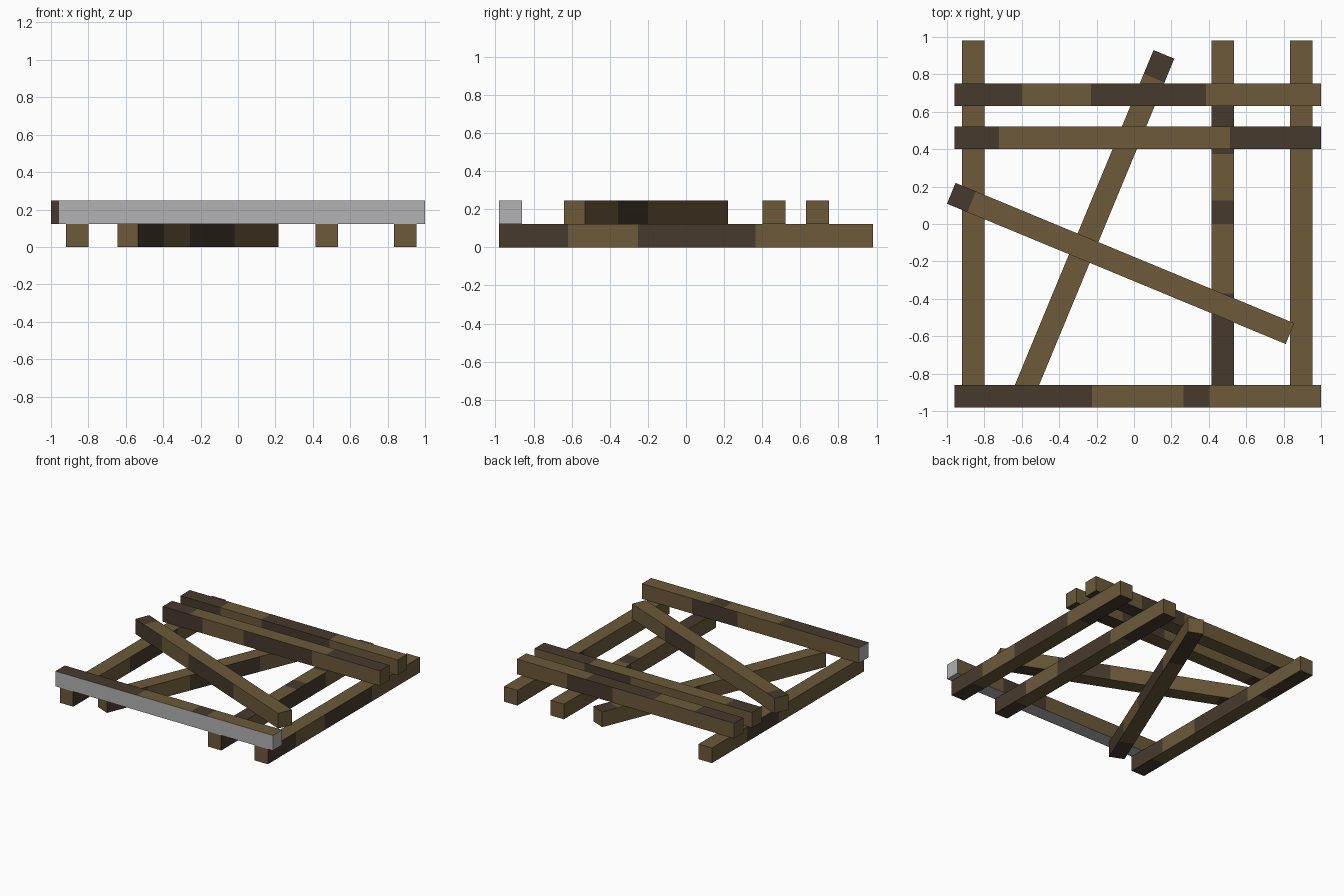
import bpy, bmesh, math
from mathutils import Matrix, Vector

if "Cube" in bpy.data.objects:
    bpy.data.objects.remove(bpy.data.objects["Cube"])


def material(name, rgb):
    m = bpy.data.materials.new(name)
    m.diffuse_color = (*rgb, 1)
    m.use_nodes = True
    m.node_tree.nodes["Principled BSDF"].inputs["Base Color"].default_value = m.diffuse_color
    return m


LIGHT, DARK, GREY = 0, 1, 2
MATS = [material("light_wood", (0.150, 0.102, 0.042)),
        material("dark_wood", (0.063, 0.042, 0.026)),
        material("bare_grey", (0.445, 0.445, 0.445))]

LENGTH, WIDTH, HEIGHT = 1.96, 0.12, 0.1235

# Wood bands: (end of the band along the beam, colour)
PLAIN = [(1, LIGHT)]
BOARDS = [(0.184, DARK), (0.372, LIGHT), (0.686, DARK), (1, LIGHT)]
PATCH = [(0.56, LIGHT), (0.77, DARK), (1, LIGHT)]
CAPS = [(0.122, DARK), (0.752, LIGHT), (1, DARK)]
SPLIT = [(0.375, DARK), (0.625, LIGHT), (0.696, DARK), (1, LIGHT)]
WORN = [(0.311, DARK), (0.5, LIGHT), (0.564, DARK), (0.691, LIGHT),
        (0.85, DARK), (1, LIGHT)]
TIP_START = [(0.06, DARK), (1, LIGHT)]
TIP_END = [(0.93, LIGHT), (1, DARK)]
GREY_SIDE = [(1, GREY)]


def beam(name, start, layer, angle, top, side=BOARDS, back=PATCH,
         bottom=CAPS, end=LIGHT):
    """Beam running from start at an angle, its faces banded along the length."""
    bm = bmesh.new()
    bmesh.ops.create_cube(bm, size=1)
    bmesh.ops.transform(bm, verts=bm.verts, matrix=(
        Matrix.Diagonal((LENGTH, WIDTH, HEIGHT, 1))
        @ Matrix.Translation((0.5, 0, 0.5))))
    # cut at each band edge
    for t in sorted({b[0] for p in (top, side, back, bottom) for b in p if b[0] < 1}):
        bmesh.ops.bisect_plane(bm, geom=bm.verts[:] + bm.edges[:] + bm.faces[:],
                               plane_co=(t * LENGTH, 0, 0), plane_no=(1, 0, 0))
    bm.normal_update()
    # colour by direction and position along the beam
    for f in bm.faces:
        n, t = f.normal, f.calc_center_median().x / LENGTH
        if abs(n.x) > 0.5:
            f.material_index = end
            continue
        if abs(n.z) > 0.5:
            bands = top if n.z > 0 else bottom
        else:
            bands = side if n.y < 0 else back
        f.material_index = next(c for e, c in bands if t < e)
    mesh = bpy.data.meshes.new(name)
    bm.to_mesh(mesh)
    bm.free()
    for m in MATS:
        mesh.materials.append(m)
    ob = bpy.data.objects.new(name, mesh)
    ob.location = Vector((start[0], start[1], layer * HEIGHT))
    ob.rotation_euler.z = math.radians(angle)
    bpy.context.collection.objects.link(ob)


# Lower layer: three runners and a slanted brace
for name, x, top in (("left_runner", -0.86, PLAIN),
                     ("middle_runner", 0.475, WORN),
                     ("right_runner", 0.895, PLAIN)):
    beam(name, (x, -0.98), 0, 90, top)
beam("lower_brace", (-0.59, -0.904), 0, 67.5, TIP_END)

# Upper layer: cross beams and a slanted brace
beam("rear_cross_beam", (-0.96, 0.69), 1, 0, BOARDS)
beam("inner_cross_beam", (-0.96, 0.461), 1, 0, CAPS)
beam("front_cross_beam", (-0.96, -0.92), 1, 0, SPLIT,
     side=GREY_SIDE, bottom=GREY_SIDE, end=GREY)
beam("upper_brace", (-0.977, 0.164), 1, -22.5, TIP_START)
